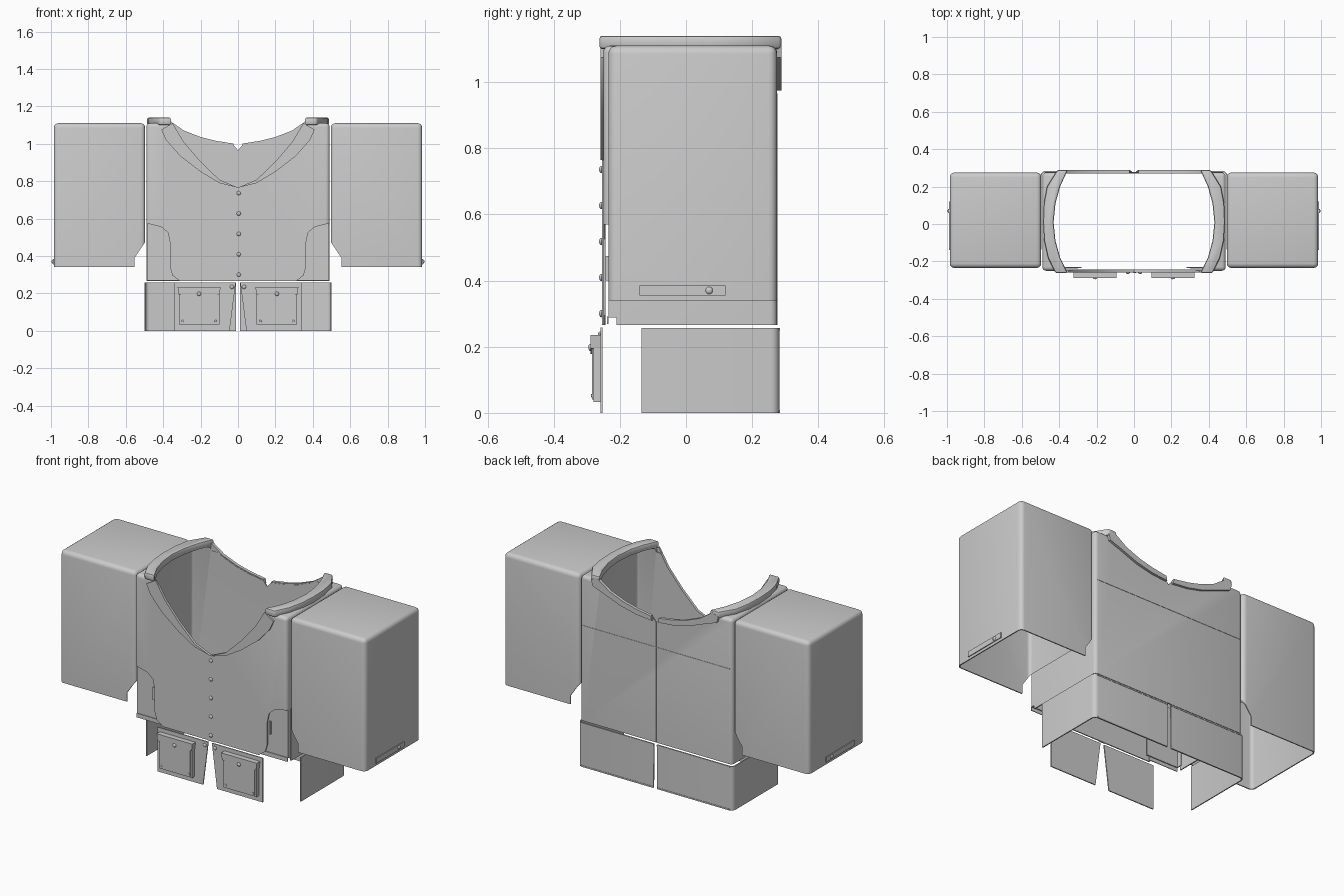
import bpy
import bmesh
import math
from mathutils import Matrix, Vector

if "Cube" in bpy.data.objects:
    bpy.data.objects.remove(bpy.data.objects["Cube"], do_unlink=True)

CLOTH = bpy.data.materials.new("grey_cloth")
CLOTH.use_nodes = True
GREY = (0.6, 0.6, 0.6, 1)
CLOTH.diffuse_color = GREY
CLOTH.node_tree.nodes["Principled BSDF"].inputs["Base Color"].default_value = GREY

T = 0.006          # cloth thickness
FRONT, BACK = -0.25, 0.275


def finish(name, bm):
    bmesh.ops.recalc_face_normals(bm, faces=bm.faces)
    me = bpy.data.meshes.new(name)
    bm.to_mesh(me)
    bm.free()
    me.materials.append(CLOTH)
    ob = bpy.data.objects.new(name, me)
    bpy.context.collection.objects.link(ob)
    return ob


def box(name, x, y, z, r=0.0, top=False):
    """Box from ranges; r rounds the upright edges and, if asked, the top ones."""
    bm = bmesh.new()
    size = Vector((x[1] - x[0], y[1] - y[0], z[1] - z[0]))
    mid = Vector((sum(x), sum(y), sum(z))) / 2
    bmesh.ops.create_cube(bm, size=1, matrix=Matrix.Translation(mid) @ Matrix.Diagonal(size.to_4d()))
    if r:
        def chosen(e):
            a, b = e.verts
            return abs(a.co.z - b.co.z) > 1e-4 or (top and a.co.z > mid.z)
        bmesh.ops.bevel(bm, geom=[e for e in bm.edges if chosen(e)], offset=r,
                        segments=4, profile=0.5, affect='EDGES')
    return finish(name, bm)


def prism(name, pts, lo, hi, axis="y"):
    """Outline pushed along an axis."""
    place = (lambda a, b, t: (a, t, b)) if axis == "y" else (lambda a, b, t: (a, b, t))
    bm = bmesh.new()
    face = bm.faces.new([bm.verts.new(place(a, b, lo)) for a, b in pts])
    new = bmesh.ops.extrude_face_region(bm, geom=[face])["geom"]
    step = Vector(place(0, 0, hi - lo))
    bmesh.ops.translate(bm, vec=step, verts=[v for v in new if isinstance(v, bmesh.types.BMVert)])
    return finish(name, bm)


def bake(ob):
    dg = bpy.context.evaluated_depsgraph_get()
    me = bpy.data.meshes.new_from_object(ob.evaluated_get(dg))
    ob.modifiers.clear()
    ob.data = me
    return ob


def cut(ob, *cutters):
    for c in cutters:
        m = ob.modifiers.new("cut", 'BOOLEAN')
        m.operation, m.solver, m.object = 'DIFFERENCE', 'EXACT', c
    bake(ob)
    for c in cutters:
        bpy.data.objects.remove(c, do_unlink=True)
    return ob


def mirror(ob):
    ob.modifiers.new("mirror", 'MIRROR')
    return bake(ob)


def both(pts):
    """Complete a right-hand outline with its mirror image."""
    return pts + [(-a, b) for a, b in reversed(pts) if abs(a) > 1e-6]


def shell(name, x, y, z, r, closed):
    inner = box("hollow", (x[0] + T, x[1] - T), (y[0] + T, y[1] - T),
                (z[0] - 0.1, z[1] - T if closed else z[1] + 0.1), r - T, closed)
    return cut(box(name, x, y, z, r, closed), inner)


def button(name, loc, axis, radius=0.011):
    bm = bmesh.new()
    flat = Vector((1, 1, 1)) - 0.4 * Vector([abs(a) for a in axis])
    bmesh.ops.create_uvsphere(bm, u_segments=12, v_segments=8, radius=radius,
                              matrix=Matrix.Translation(loc) @ Matrix.Diagonal(flat.to_4d()))
    return finish(name, bm)


# Body with neckline, shoulder opening and curved front corners
neck_front = [(0, 0.765), (0.1, 0.808), (0.2, 0.905), (0.29, 1.01), (0.35, 1.11)]
neck_back = [(0, 0.965), (0.025, 0.995), (0.12, 1.01), (0.2, 1.03), (0.29, 1.065), (0.355, 1.11)]
inner_arc = [(0.355, -0.262), (0.395, -0.18), (0.42, -0.09), (0.43, 0.01),
             (0.42, 0.11), (0.395, 0.2), (0.355, 0.288)]
corner = [(0.6, 0.57), (0.47, 0.57), (0.41, 0.555), (0.375, 0.525), (0.363, 0.47),
          (0.363, 0.34), (0.35, 0.295), (0.31, 0.266), (0.31, 0.2), (0.6, 0.2)]
body = shell("body", (-0.49, 0.49), (FRONT, BACK), (0.265, 1.11), 0.02, True)
cut(body,
    prism("front_neck", both(neck_front + [(0.35, 1.3)]), -0.5, -0.2),
    prism("back_neck", both(neck_back + [(0.355, 1.3)]), 0.2, 0.5),
    prism("shoulder_hole", both(inner_arc), 1.08, 1.3, "z"),
    mirror(prism("corner_cut", corner, -0.5, -0.21)))

# Inner layer showing behind the cut corners, with a welt
mirror(box("under_panel", (0.28, 0.487), (-0.235, -0.229), (0.288, 0.62)))
mirror(box("under_panel_side", (0.481, 0.487), (-0.23, -0.2), (0.288, 0.62)))
mirror(box("under_panel_hem", (0.3, 0.486), (-0.239, -0.235), (0.268, 0.292)))
mirror(box("side_welt", (0.37, 0.38), (-0.243, -0.235), (0.4, 0.475)))

# Lapels
lapel = neck_front + [(0.41, 1.075), (0.385, 1.02), (0.31, 0.935), (0.2, 0.85), (0.1, 0.79)]
mirror(prism("lapel", lapel, FRONT - 0.009, FRONT + 0.001))

# Collar over the shoulders and round the back
outer_arc = [(0.41, 0.288), (0.465, 0.2), (0.482, 0.11), (0.486, 0.01),
             (0.48, -0.09), (0.46, -0.18), (0.42, -0.262)]
collar = prism("shoulder_collar", inner_arc + outer_arc, 1.1, 1.14, "z")
bevel = collar.modifiers.new("soften", 'BEVEL')
bevel.width, bevel.segments = 0.009, 2
mirror(collar)
collar_top = [(a, b + 0.006) for a, b in neck_back[1:]] + [(0.37, 1.13)]
collar_low = [(0.41, 1.11), (0.4, 1.075), (0.33, 1.05), (0.22, 1.008), (0.12, 0.985), (0.02, 0.975)]
mirror(prism("back_collar", collar_top + collar_low, BACK - 0.004, BACK + 0.014))

# Front placket and buttons
box("placket", (-0.015, 0.025), (FRONT - 0.004, FRONT + 0.001), (0.265, 0.765))
for i in range(5):
    button("front_button", (0.004, FRONT - 0.006, 0.3 + 0.109 * i), (0, 1, 0))

# Back seams
box("back_seam", (-0.002, 0.002), (BACK - 0.001, BACK + 0.002), (0.265, 0.965))
box("yoke_seam", (-0.475, 0.475), (BACK - 0.001, BACK + 0.002), (0.818, 0.822))

# Sleeves, open below, with a notch by the body
sleeve = shell("sleeve", (0.496, 0.985), (-0.235, BACK), (0.34, 1.11), 0.025, True)
notch = [(0.4, 0.475), (0.496, 0.475), (0.553, 0.39), (0.553, 0.2), (0.4, 0.2)]
mirror(cut(sleeve, prism("notch", notch, -0.5, 0.5)))
mirror(box("cuff_tab", (0.984, 0.99), (-0.14, 0.12), (0.355, 0.385)))
mirror(button("cuff_button", (0.99, 0.07, 0.37), (1, 0, 0)))

# Back skirt with a slit
skirt = shell("back_skirt", (-0.5, 0.5), (-0.5, 0.282), (0, 0.257), 0.025, False)
cut(skirt, box("skirt_front_cut", (-1, 1), (-1, -0.135), (-1, 1)),
    prism("slit", both([(0.013, -0.1), (0.008, 0.4)]), 0.1, 0.5))
mirror(box("skirt_hem", (0.015, 0.48), (0.281, 0.284), (0, 0.008)))
mirror(box("skirt_top_band", (0.01, 0.48), (0.281, 0.284), (0.249, 0.257)))

# Front skirt flaps with patch pockets
flap = [(0.012, 0.258), (0.34, 0.258), (0.34, 0), (0.045, 0)]
mirror(prism("front_skirt", flap, FRONT - 0.008, FRONT - 0.002))
mirror(button("skirt_button", (0.033, FRONT - 0.01, 0.235), (0, 1, 0)))
mirror(box("pocket", (0.1, 0.315), (-0.279, FRONT - 0.006), (0.033, 0.22)))
mirror(box("pocket_face", (0.11, 0.305), (-0.284, -0.278), (0.04, 0.2)))
pocket_flap = [(0.093, 0.235), (0.323, 0.235), (0.318, 0.195), (0.208, 0.178), (0.098, 0.195)]
mirror(prism("pocket_flap", pocket_flap, -0.288, FRONT - 0.006))
mirror(button("pocket_button", (0.208, -0.289, 0.198), (0, 1, 0)))
for x in (0.12, 0.296):
    mirror(button("pocket_rivet", (x, -0.284, 0.052), (0, 1, 0), 0.006))

# Smooth rounded edges, keep creases sharp
bpy.ops.object.select_all(action='DESELECT')
for ob in bpy.context.scene.objects:
    if ob.type == 'MESH':
        ob.select_set(True)
        bpy.context.view_layer.objects.active = ob
bpy.ops.object.shade_smooth_by_angle(angle=math.radians(35))
